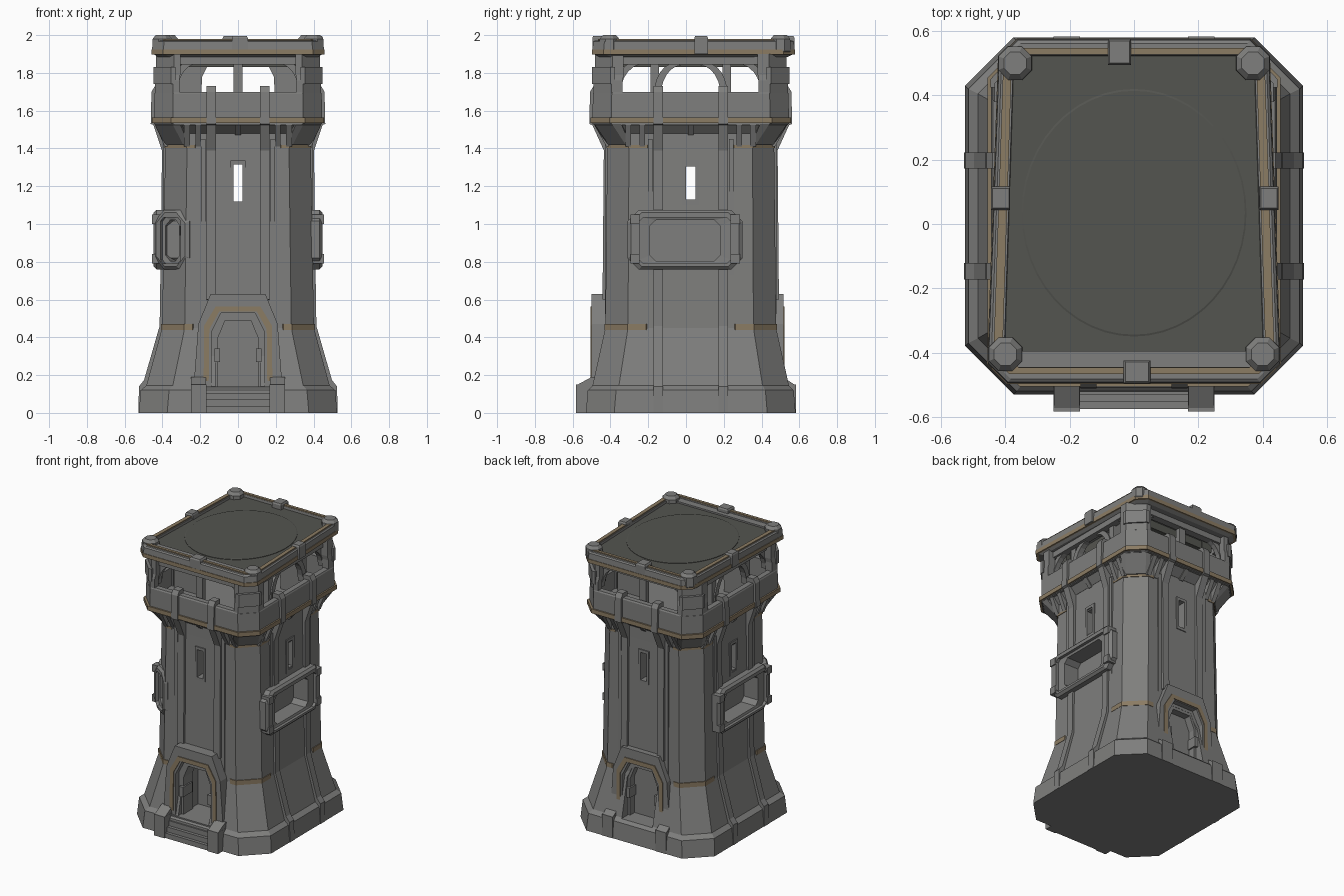
import bpy, bmesh, math
from mathutils import Matrix, Vector

cube = bpy.data.objects.get("Cube")
if cube:
    bpy.data.objects.remove(cube)

CY = 0.025  # tower axis in y


def material(name, rgb):
    m = bpy.data.materials.new(name)
    m.use_nodes = True
    m.diffuse_color = (*rgb, 1)
    m.node_tree.nodes["Principled BSDF"].inputs["Base Color"].default_value = (*rgb, 1)
    return m


STONE = material("grey stone", (0.21, 0.21, 0.205))
DARK = material("dark slate", (0.088, 0.09, 0.08))
TAN = material("tan trim", (0.26, 0.2, 0.125))


def finish(name, bm, mat):
    bmesh.ops.recalc_face_normals(bm, faces=bm.faces)
    me = bpy.data.meshes.new(name)
    bm.to_mesh(me)
    bm.free()
    me.materials.append(mat)
    ob = bpy.data.objects.new(name, me)
    bpy.context.collection.objects.link(ob)
    return ob


def skin(name, rings, mat, loop=False):
    """Join matching rings of points; cap the ends, or close into a hollow band."""
    bm = bmesh.new()
    rows = [[bm.verts.new(p) for p in ring] for ring in rings]
    n = len(rows[0])
    pairs = list(zip(rows, rows[1:])) + ([(rows[-1], rows[0])] if loop else [])
    for a, b in pairs:
        for i in range(n):
            j = (i + 1) % n
            bm.faces.new((a[i], a[j], b[j], b[i]))
    if not loop:
        bm.faces.new(rows[0])
        bm.faces.new(rows[-1])
    return finish(name, bm, mat)


def octagon(z, hx, hy, c, cy=CY, taper=0):
    pts = [(hx, -hy + c), (hx, hy - c), (hx - c, hy), (-hx + c, hy),
           (-hx, hy - c), (-hx, -hy + c), (-hx + c, -hy), (hx - c, -hy)]
    return [(x * (1 - taper * y), y + cy, z) for x, y in pts]


def loft(name, sections, mat, loop=False, **kw):
    return skin(name, [octagon(*s, **kw) for s in sections], mat, loop)


def place(s, o, z, turn):
    """Side coordinates (along, outward, up) to world; turn 0 front, 90 right."""
    v = Matrix.Rotation(math.radians(turn), 3, 'Z') @ Vector((s, -o, z))
    return (v.x, v.y + CY, v.z)


def plate(name, pts, o0, o1, mat, turn):
    return skin(name, [[place(s, o, z, turn) for s, z in pts] for o in (o0, o1)], mat)


def rib(name, pts, s, w, mat, turn):
    return skin(name, [[place(t, o, z, turn) for o, z in pts]
                       for t in (s - w / 2, s + w / 2)], mat)


def box(name, s, o, z, mat, turn=0):
    return plate(name, [(s[0], z[0]), (s[1], z[0]), (s[1], z[1]), (s[0], z[1])], o[0], o[1], mat, turn)


def mirror(half):
    return half + [(-s, z) for s, z in reversed(half)]


def arch(outer, inner):
    return mirror(outer) + mirror(inner)[::-1]


def cut(target, cutter):
    mod = target.modifiers.new("cut", 'BOOLEAN')
    mod.operation = 'DIFFERENCE'
    mod.solver = 'EXACT'
    mod.object = cutter
    bpy.context.view_layer.objects.active = target
    bpy.ops.object.modifier_apply(modifier=mod.name)
    bpy.data.objects.remove(cutter)


# Tower body with flared foot
body = loft("tower_body", [(0, .525, .555, .15), (.12, .515, .545, .15), (.145, .485, .52, .14),
                           (.45, .402, .452, .12), (1.4, .385, .442, .115), (1.53, .385, .442, .115)], STONE)
opening = [(.12, .14), (.12, .41), (.075, .51)]
for turn, depth in ((0, .3), (180, .4)):
    cut(body, plate("door_cutter", mirror(opening), depth, .8, STONE, turn))
cut(body, box("slit_cutter", (-.024, .024), (-1, 1), (1.12, 1.315), STONE))
cut(body, box("slit_cutter", (-.028, .028), (-1, 1), (1.13, 1.305), STONE, 90))
for turn, w, o in ((0, .04, .443), (180, .04, .443), (90, .045, .386), (270, .045, .386)):
    jamb = [(w, 1.1), (w, 1.335)]
    hole = [(.024, 1.12), (.024, 1.315)]
    skin("slit_frame", [[place(s, d, z, turn) for s, z in mirror(p)]
                        for p, d in ((jamb, o), (jamb, o + .008), (hole, o + .008), (hole, o))], STONE, True)

# Tan bands on the chamfered corners
for z, hx, hy, c, h in ((.455, .407, .457, .121, .016), (1.41, .389, .446, .116, .008)):
    for sx in (-1, 1):
        for sy in (-1, 1):
            path = [(hx - c - .045, hy), (hx - c, hy), (hx, hy - c), (hx, hy - c - .1)]
            ring = path + [(x - .03, y - .03) for x, y in reversed(path)]
            skin("corner_band", [[(sx * x, CY + sy * y, k) for x, y in ring] for k in (z - h, z + h)], TAN)

# Doorways
for turn, face, depth in ((0, .525, .3), (180, .49, .4)):
    plate("door_surround", arch([(.245, 0), (.21, .47), (.145, .63)],
                                [(.14, 0), (.14, .43), (.09, .53)]), .36, face, STONE, turn)
    plate("door_trim", arch([(.182, .17), (.179, .462), (.118, .564)],
                            [(.155, .17), (.152, .443), (.1, .536)]), face - .01, face + .006, TAN, turn)
    plate("door_inner_frame", arch([(.142, .1), (.142, .435), (.092, .535)],
                                   [(.105, .1), (.105, .4), (.068, .49)]), .38, face - .04, STONE, turn)
    for m in (-1, 1):
        box("door_latch", sorted((m * .095, m * .125)), (.4, face - .02), (.27, .34), STONE, turn)
        far = .608 if turn == 0 else .558
        box("door_pillar", sorted((m * .168, m * .25)), (.4, far), (0, .15), STONE, turn)
        rib("door_pillar_cap", [(.45, .15), (far - .01, .15), (face, .19), (.45, .19)], m * .209, .08, STONE, turn)
    for i in range(4):
        reach = (.6 if turn == 0 else .55) - i * .022
        box("door_step", (-.168, .168), (.3, reach), (.035 * i, .035 * (i + 1)), STONE, turn)

# Long ribs, corbels and parapet ribs on each side; side ribs break at the windows
for turn, off, half, low, edge in ((0, .142, .442, False, .525), (180, .142, .442, False, .525),
                                   (90, .172, .385, True, .45), (270, .172, .385, True, .45)):
    back = half - .05
    top = [(half + .018, 1.39), (edge + .003, 1.54), (back, 1.54)]
    if low:
        ribs = [[(.3, 0), (.528, 0), (.524, .14), (.497, .175), (half + .03, .46), (half + .025, .79), (back, .79)],
                [(back, 1.04), (half + .02, 1.04)] + top]
        spans = ((.46, .79), (1.04, 1.45))
    else:
        ribs = [[(.3, .58), (half + .025, .6)] + top]
        spans = ((.46, 1.45),)
    for m in (-1, 1):
        for pts in ribs:
            rib("wall_rib", pts, m * off, .05, STONE, turn)
        rib("parapet_rib", [(edge - .06, 1.5), (edge + .012, 1.53), (edge + .008, 1.7), (edge - .01, 1.73),
                            (edge - .06, 1.73)], m * off, .05, STONE, turn)
        for z0, z1 in spans:
            box("wall_seam", sorted((m * (off + .03), m * (off + .054))), (back, half + .012), (z0, z1), STONE, turn)
    span = .33 if low else .27
    for s in (-span, -span * .78, 0, span * .78, span):
        drop = .06 if s == 0 else .12
        rib("corbel", [(back, 1.53 - drop), (half + .004, 1.53 - drop), (edge - .008, 1.535),
                       (back, 1.535)], s, .03, STONE, turn)

# Overhang and its corner corbels
loft("overhang_flare", [(1.48, .386, .443, .115), (1.535, .435, .51, .11)], STONE)
for sx in (-1, 1):
    for sy in (-1, 1):
        feet = [(.39, .32), (.38, .345), (.29, .435), (.26, .447), (.22, .3)]
        heads = [(.445, .37), (.445, .42), (.35, .515), (.31, .515), (.22, .3)]
        skin("corner_corbel", [[(sx * x, CY + sy * y, z) for x, y in pts]
                               for pts, z in ((feet, 1.42), (heads, 1.535))], STONE)

# Lookout deck, parapet and its trim
loft("deck_floor", [(1.525, .44, .515, .1), (1.57, .44, .515, .1)], STONE)
loft("parapet", [(1.53, .445, .52, .1), (1.69, .443, .518, .1), (1.7, .438, .512, .1),
                 (1.7, .40, .475, .085), (1.53, .40, .475, .085)], STONE, True)
loft("parapet_trim", [(1.535, .455, .53, .1), (1.565, .455, .53, .1),
                      (1.565, .43, .505, .1), (1.535, .43, .505, .1)], TAN, True)

# Corner posts of the lookout
for sx in (-1, 1):
    for sy in (-1, 1):
        shape = [(.44, .36), (.44, .42), (.345, .515), (.31, .515), (.31, .47), (.39, .36)]
        skin("corner_post", [[(sx * x * k, CY + sy * y * k, z) for x, y in shape]
                             for z, k in ((1.56, 1), (1.76, 1), (1.79, .985), (1.9, .985))], STONE)
        block = [(.447, .4), (.447, .425), (.355, .522), (.33, .522), (.33, .45), (.4, .4)]
        skin("post_pad", [[(sx * x, CY + sy * y, z) for x, y in block] for z in (1.74, 1.83)], STONE)

# Curved braces, beams and inner piers below the roof
for turn, o, reach, base in ((0, .475, .32, .11), (180, .475, .32, .11), (90, .4, .37, .13), (270, .4, .37, .13)):
    box("roof_beam", (-reach, reach), (o - .05, o), (1.845, 1.91), STONE, turn)
    box("inner_beam", (-reach, reach), (o - .16, o - .11), (1.83, 1.91), DARK, turn)
    steps = [i * math.pi / 12 for i in range(7)]
    for m in (-1, 1):
        bow = [(m * (reach - base * (1 - math.cos(t))), 1.7 + .15 * math.sin(t)) for t in steps]
        bow2 = [(s + m * .035, z + .012) for s, z in reversed(bow)]
        plate("curved_brace", bow + bow2, o - .05, o - .015, STONE, turn)
        if turn in (90, 270):
            arm = [(m * (.16 - .11 * (1 - math.cos(t))), 1.67 + .17 * math.sin(t)) for t in steps]
            arm2 = [(s + m * .035, z + .012) for s, z in reversed(arm)]
            plate("mid_brace", arm + arm2, o - .06, o - .02, STONE, turn)
            rib("inner_pier", [(.37, 1.56), (.2, 1.56), (.19, 1.78), (.16, 1.84), (.16, 1.9), (.37, 1.9)],
                m * .19, .045, STONE, turn)
    if turn in (0, 180):
        box("mid_post", (-.025, .025), (o - .05, o - .015), (1.56, 1.9), STONE, turn)

# Roof slab, raised rim and trims
RC, T = .04, .08
loft("roof_slab", [(1.885, .41, .5, .06), (1.9, .432, .53, .06), (1.945, .432, .53, .06)], STONE, cy=RC, taper=T)
loft("roof_rim", [(1.925, .438, .535, .06), (1.965, .436, .532, .06), (1.972, .428, .522, .06),
                  (1.972, .39, .485, .04), (1.925, .385, .48, .04)], STONE, True, cy=RC, taper=T)
loft("roof_edge_trim", [(1.897, .44, .537, .06), (1.924, .44, .537, .06),
                        (1.924, .42, .515, .06), (1.897, .42, .515, .06)], TAN, True, cy=RC, taper=T)
loft("roof_top_trim", [(1.965, .422, .507, .05), (1.98, .422, .507, .05),
                       (1.98, .395, .487, .05), (1.965, .395, .487, .05)], TAN, True, cy=RC, taper=T)
loft("roof_deck", [(1.94, .392, .486, .04), (1.955, .392, .486, .04)], DARK, cy=RC, taper=T)
box("roof_front_ledge", (-.37, .37), (.42, .475), (1.94, 1.966), STONE)
ring = [(math.cos(i * math.pi / 24), math.sin(i * math.pi / 24)) for i in range(48)]
skin("roof_disc", [[(.35 * x * k, .035 + .385 * y * k, z) for x, y in ring]
                   for z, k in ((1.95, 1), (1.958, 1), (1.96, .985))], DARK)

# Roof corner caps and middle clamps
for x, y in ((-.4, -.405), (.4, -.405), (-.37, .5), (.37, .5)):
    skin("roof_corner_cap", [[(x + r * math.cos(a), y + r * math.sin(a), z)
                              for a in [math.pi / 8 + i * math.pi / 4 for i in range(8)]]
                             for z, r in ((1.9, .045), (1.915, .058), (1.98, .056), (2.0, .038))], STONE)
for x, y, wx, wy in ((-.045, .535, .036, .04), (.01, -.46, .042, .036), (-.415, .08, .03, .036), (.42, .08, .03, .036)):
    skin("roof_clamp", [[(x + a * wx * k, y + b * wy * k, z) for a, b in ((1, 1), (-1, 1), (-1, -1), (1, -1))]
                        for z, k in ((1.9, 1), (1.985, 1), (1.995, .85))], STONE)


def window(turn, shift, wide, gap, lip_half, face, depth):
    """Chamfered frame around a recess cut into the wall."""
    def outline(hs, z0, z1, c):
        return [(s + shift, z) for s, z in mirror([(hs - c, z0), (hs, z0 + c), (hs, z1 - c), (hs - c, z1)])]
    outer, rim = outline(wide, .76, 1.075, .06), outline(wide - .02, .775, 1.06, .055)
    lip, hole = outline(lip_half, .79, 1.035, .02), outline(gap, .805, 1.02, .03)
    cut(body, plate("window_cutter", hole, depth, face + .1, STONE, turn))
    layers = ((outer, depth), (outer, face - .015), (rim, face), (lip, face), (lip, face - .02),
              (hole, face - .025), (hole, depth))
    skin("side_window_frame", [[place(s, d, z, turn) for s, z in p] for p, d in layers], STONE, True)


# Side windows, with a narrow one round the front left corner
for turn, shift in ((90, -.03), (270, .045)):
    window(turn, shift, .305 if turn == 90 else .29, .185, .24, .447, .31)
    for m in (-1, 1):
        for z in (.79, 1.0):
            s = shift + m * .265
            box("side_window_bolt", (s - .025, s + .025), (.37, .455), (z, z + .05), STONE, turn)
window(-35, -.065, .113, .05, .065, .53, .44)
